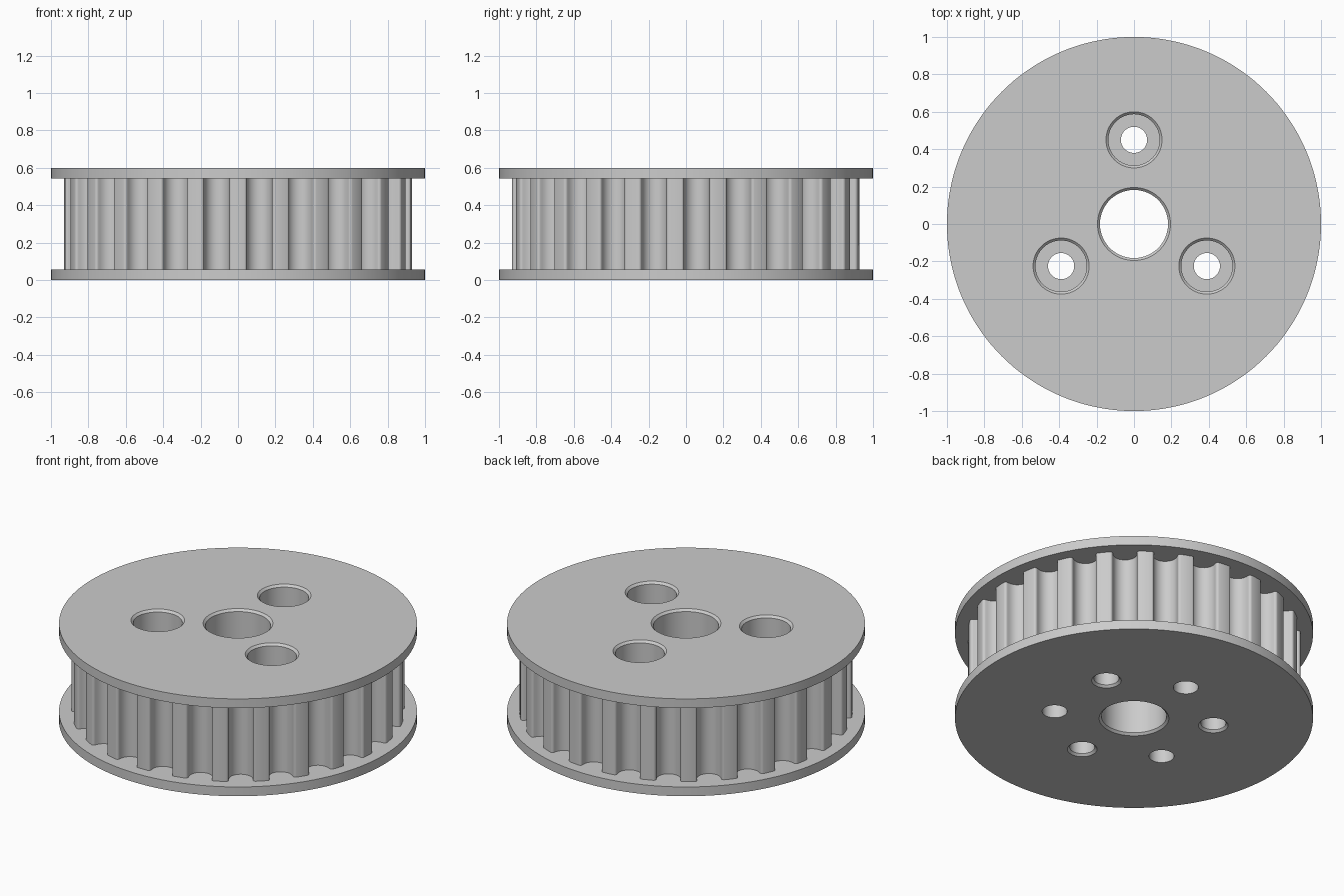
import bpy
import bmesh
from math import pi, cos, sin, radians

if "Cube" in bpy.data.objects:
    bpy.data.objects.remove(bpy.data.objects["Cube"], do_unlink=True)

HEIGHT, FLANGE, TEETH, TIP_R = 0.6, 0.057, 25, 0.93
CHAMFER, OVER = 0.013, 0.01

grey = bpy.data.materials.new("plain_grey")
grey.use_nodes = True
grey.diffuse_color = (0.6, 0.6, 0.6, 1)
grey.node_tree.nodes["Principled BSDF"].inputs["Base Color"].default_value = (0.6, 0.6, 0.6, 1)


def loft(name, loops):
    """Closed solid through a stack of equal-length point loops."""
    bm = bmesh.new()
    rings = [[bm.verts.new(p) for p in loop] for loop in loops]
    n = len(rings[0])
    for a, b in zip(rings, rings[1:]):
        for i in range(n):
            j = (i + 1) % n
            bm.faces.new((a[i], a[j], b[j], b[i]))
    bm.faces.new(rings[0][::-1])
    bm.faces.new(rings[-1])
    bmesh.ops.recalc_face_normals(bm, faces=bm.faces)
    mesh = bpy.data.meshes.new(name)
    bm.to_mesh(mesh)
    bm.free()
    mesh.materials.append(grey)
    obj = bpy.data.objects.new(name, mesh)
    bpy.context.collection.objects.link(obj)
    return obj


def turned(name, profile, x=0, y=0, segments=64):
    """Round solid from (radius, z) pairs."""
    return loft(name, [[(x + r * cos(2 * pi * i / segments),
                         y + r * sin(2 * pi * i / segments), z)
                        for i in range(segments)] for r, z in profile])


def tooth_outline():
    """Rim with round-bottomed grooves and rounded tooth corners."""
    groove, fillet, depth = 0.068, 0.015, 0.099
    half = groove + fillet
    land = (TIP_R ** 2 - half ** 2) ** 0.5
    centre = TIP_R - depth + groove
    # One half of a groove: tooth corner, then bottom arc
    side = [(half - fillet * sin(t), land - fillet + fillet * cos(t))
            for t in (radians(18 * k) for k in range(6))]
    arc = [(groove * cos(t), centre - groove * sin(t))
           for t in (radians(15 * k) for k in range(13))]
    shape = side + arc + [(-u, v) for u, v in reversed(side)]
    pts = []
    for k in range(TEETH):
        a = -pi / 2 + (k + 0.5) * 2 * pi / TEETH
        pts += [(v * cos(a) + u * sin(a), v * sin(a) - u * cos(a)) for u, v in shape]
        tip = a + pi / TEETH
        pts.append((TIP_R * cos(tip), TIP_R * sin(tip)))
    return pts


def combine(target, tool, operation):
    mod = target.modifiers.new(operation.lower(), 'BOOLEAN')
    mod.operation, mod.solver, mod.object = operation, 'EXACT', tool
    bpy.context.view_layer.objects.active = target
    bpy.ops.object.modifier_apply(modifier=mod.name)
    bpy.data.objects.remove(tool, do_unlink=True)


# Toothed drum, its ends sunk into the flanges
outline = tooth_outline()
body = loft("toothed_pulley", [[(x, y, z) for x, y in outline]
                               for z in (FLANGE / 2, HEIGHT - FLANGE / 2)])

# Bottom and top flanges
for name, z in (("bottom_flange", 0), ("top_flange", HEIGHT - FLANGE)):
    combine(body, turned(name, [(1, z), (1, z + FLANGE)], segments=144), 'UNION')

# Central bore, chamfered at both ends
bore, flare = 0.182, 0.182 + CHAMFER + OVER
combine(body, turned("bore", [(flare, -OVER), (bore, CHAMFER), (bore, HEIGHT - CHAMFER),
                              (flare, HEIGHT + OVER)], segments=96), 'DIFFERENCE')

for k in range(3):
    # Counterbored screw holes, open at both ends
    a = pi / 2 + k * 2 * pi / 3
    hole, head, seat = 0.07, 0.137, HEIGHT - 0.25
    combine(body, turned("screw_hole", [(hole, -OVER), (hole, seat), (head, seat),
                                        (head, HEIGHT - CHAMFER),
                                        (head + CHAMFER + OVER, HEIGHT + OVER)],
                         0.45 * cos(a), 0.45 * sin(a)), 'DIFFERENCE')
    # Blind holes between them, chamfered on the underside
    b = a + pi / 3
    combine(body, turned("blind_hole", [(hole + CHAMFER + OVER, -OVER), (hole, CHAMFER), (hole, 0.4)],
                         0.45 * cos(b), 0.45 * sin(b)), 'DIFFERENCE')

# Smooth curves, crisp rims
bpy.ops.object.select_all(action='DESELECT')
body.select_set(True)
bpy.context.view_layer.objects.active = body
bpy.ops.object.shade_smooth_by_angle(angle=radians(30))
